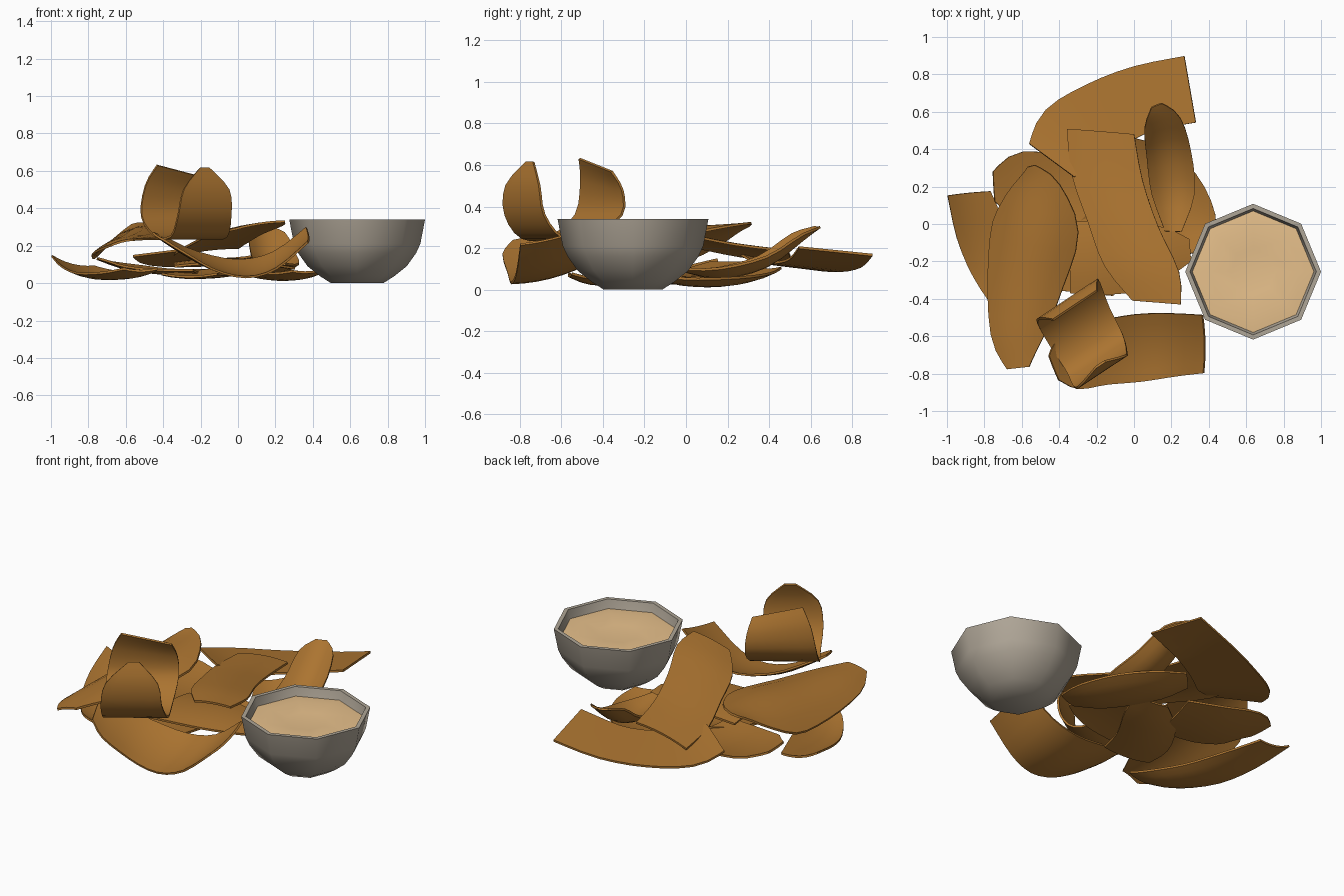
import bpy, bmesh, math
from mathutils import Vector


def material(name, col):
    m = bpy.data.materials.new(name)
    m.diffuse_color = (*col, 1)
    return m


CHIP = material("toasted_chip", (0.41, 0.175, 0.03))
CLAY = material("grey_bowl", (0.43, 0.38, 0.31))
DIP = material("cream_dip", (0.80, 0.53, 0.26))


def finish(name, bm, mat, angle):
    bmesh.ops.recalc_face_normals(bm, faces=bm.faces)
    me = bpy.data.meshes.new(name)
    bm.to_mesh(me)
    bm.free()
    me.materials.append(mat)
    ob = bpy.data.objects.new(name, me)
    bpy.context.collection.objects.link(ob)
    bpy.ops.object.select_all(action='DESELECT')
    ob.select_set(True)
    bpy.context.view_layer.objects.active = ob
    bpy.ops.object.shade_smooth_by_angle(angle=math.radians(angle))


def spline(p, i, t):
    # Catmull-Rom through the stations (x, y, z, half width, tilt)
    a, b, c, d = (p[max(0, min(len(p) - 1, i + k))] for k in (-1, 0, 1, 2))
    return [0.5 * (2*B + (C - A)*t + (2*A - 5*B + 4*C - D)*t*t + (3*B - A - 3*C + D)*t**3)
            for A, B, C, D in zip(a, b, c, d)]


def chip(name, stations, bow=0.0, tilt=0.0, side=None, across=6, sub=3):
    # Curved sheet swept along a path; bow lifts both edges, tilt lifts the right one
    st = [s if len(s) == 5 else (*s, tilt) for s in stations]
    wide = max(s[3] for s in st)
    pts = [spline(st, i, k / sub) for i in range(len(st) - 1) for k in range(sub)]
    pts.append(list(st[-1]))
    bm = bmesh.new()
    layers = ([], [])
    for i, q in enumerate(pts):
        tan = (Vector(pts[min(i + 1, len(pts) - 1)][:3]) - Vector(pts[max(i - 1, 0)][:3])).normalized()
        s = Vector(side) if side else Vector((tan.y, -tan.x, 0))
        s = s.normalized() + Vector((0, 0, q[4]))
        n = s.cross(tan).normalized()
        lift = bow * (q[3] / wide) ** 2
        for layer, off in zip(layers, (-0.006, 0.006)):
            us = [2 * j / across - 1 for j in range(across + 1)]
            layer.append([bm.verts.new(Vector(q[:3]) + s * u * q[3] + n * (lift * (u * u - 0.4) + off))
                          for u in us])
    # Outer walls: two skins joined around the rim
    for rows in layers:
        for r0, r1 in zip(rows, rows[1:]):
            for j in range(across):
                bm.faces.new((r0[j], r0[j + 1], r1[j + 1], r1[j]))
    rims = []
    for g in layers:
        rims.append(g[0] + [r[-1] for r in g[1:-1]] + g[-1][::-1] + [r[0] for r in g[-2:0:-1]])
    for k in range(len(rims[0])):
        m = (k + 1) % len(rims[0])
        bm.faces.new((rims[0][k], rims[0][m], rims[1][m], rims[1][k]))
    finish(name, bm, CHIP, 45)


def lathe(name, profile, mat, angle):
    # Eight-sided revolve around the bowl's centre
    bm = bmesh.new()
    rings = []
    for r, z in profile:
        rings.append([bm.verts.new((0.637 + r * math.cos(k * math.pi / 4),
                                    -0.255 + r * math.sin(k * math.pi / 4), z)) for k in range(8)])
    for a, b in zip(rings, rings[1:]):
        for k in range(8):
            bm.faces.new((a[k], a[(k + 1) % 8], b[(k + 1) % 8], b[k]))
    bm.faces.new(rings[0])
    bm.faces.new(rings[-1])
    finish(name, bm, mat, angle)


# Bowl and dip
lathe("bowl", [(0.14, 0.0), (0.20, 0.038), (0.265, 0.09), (0.315, 0.16), (0.338, 0.21), (0.363, 0.34),
               (0.338, 0.34), (0.318, 0.26), (0.25, 0.12), (0.15, 0.05)], CLAY, 60)
lathe("dip", [(0.30, 0.24), (0.327, 0.287), (0.24, 0.295), (0.12, 0.283)], DIP, 60)

# Lower layer of chips
chip("back_chip", [(0.30, 0.72, 0.185, 0.18), (0.05, 0.67, 0.13, 0.18), (-0.16, 0.58, 0.11, 0.19),
                   (-0.34, 0.46, 0.12, 0.20), (-0.44, 0.34, 0.16, 0.15)], 0.0, -0.1)
chip("left_chip", [(-0.885, 0.165, 0.105, 0.115, 0.25), (-0.81, -0.06, 0.06, 0.14, 0.1),
                   (-0.72, -0.27, 0.035, 0.14, 0), (-0.60, -0.46, 0.04, 0.13, 0),
                   (-0.52, -0.56, 0.07, 0.09, 0)], 0.03, 0, (-1, -0.1, 0))
chip("left_back_chip", [(-0.75, 0.20, 0.13, 0.08), (-0.62, 0.20, 0.09, 0.19), (-0.42, 0.15, 0.06, 0.21),
                        (-0.2, 0.10, 0.06, 0.18)], 0.02)
chip("under_chip", [(0.36, -0.14, 0.06, 0.07), (0.31, -0.01, 0.035, 0.14), (0.20, 0.16, 0.035, 0.17),
                    (0.06, 0.30, 0.06, 0.15), (-0.05, 0.40, 0.10, 0.08)], 0.04)
chip("middle_chip", [(-0.26, -0.37, 0.04, 0.15), (-0.23, -0.2, 0.035, 0.17), (-0.12, 0.0, 0.045, 0.17),
                     (-0.02, 0.14, 0.07, 0.10)], 0.02, 0, (1, -0.1, 0))
chip("cross_chip", [(-0.34, -0.18, 0.10, 0.19), (-0.2, -0.18, 0.115, 0.20), (0.0, -0.17, 0.12, 0.19),
                    (0.18, -0.15, 0.10, 0.13), (0.30, -0.14, 0.08, 0.06)], -0.02)
chip("front_chip", [(-0.43, -0.77, 0.25, 0.07), (-0.35, -0.74, 0.20, 0.15), (-0.18, -0.69, 0.11, 0.17),
                    (0.02, -0.66, 0.065, 0.18), (0.2, -0.645, 0.11, 0.17), (0.375, -0.64, 0.25, 0.155)],
     0.02, -0.25)
chip("right_chip", [(0.12, 0.635, 0.30, 0.03), (0.15, 0.55, 0.25, 0.10), (0.185, 0.38, 0.13, 0.12),
                    (0.21, 0.16, 0.075, 0.115), (0.21, -0.04, 0.10, 0.045)], 0.05)

# Upper layer of chips
chip("leaf_chip", [(-0.55, 0.31, 0.315, 0.02), (-0.53, 0.20, 0.29, 0.13), (-0.54, -0.02, 0.255, 0.23),
                   (-0.59, -0.30, 0.23, 0.205), (-0.63, -0.60, 0.22, 0.14), (-0.62, -0.77, 0.22, 0.06)],
     -0.09, -0.25)
chip("top_chip", [(-0.18, 0.495, 0.17, 0.18), (-0.145, 0.25, 0.20, 0.19), (-0.06, 0.0, 0.25, 0.19),
                  (0.04, -0.24, 0.295, 0.20), (0.12, -0.42, 0.315, 0.13)], -0.02, -0.15, (-1, 0.08, 0))

# Upright curled chip: two tabs joined by a U bend
chip("curled_chip", [(-0.315, -0.435, 0.60, 0.14, 0.22), (-0.345, -0.405, 0.50, 0.18, 0.12),
                     (-0.35, -0.42, 0.36, 0.20, 0), (-0.29, -0.55, 0.255, 0.19, 0),
                     (-0.21, -0.69, 0.25, 0.18, 0), (-0.18, -0.775, 0.36, 0.17, 0),
                     (-0.17, -0.785, 0.50, 0.145, 0), (-0.18, -0.75, 0.615, 0.03, 0)],
     0.0, 0.0, (-0.83, -0.55, 0))
